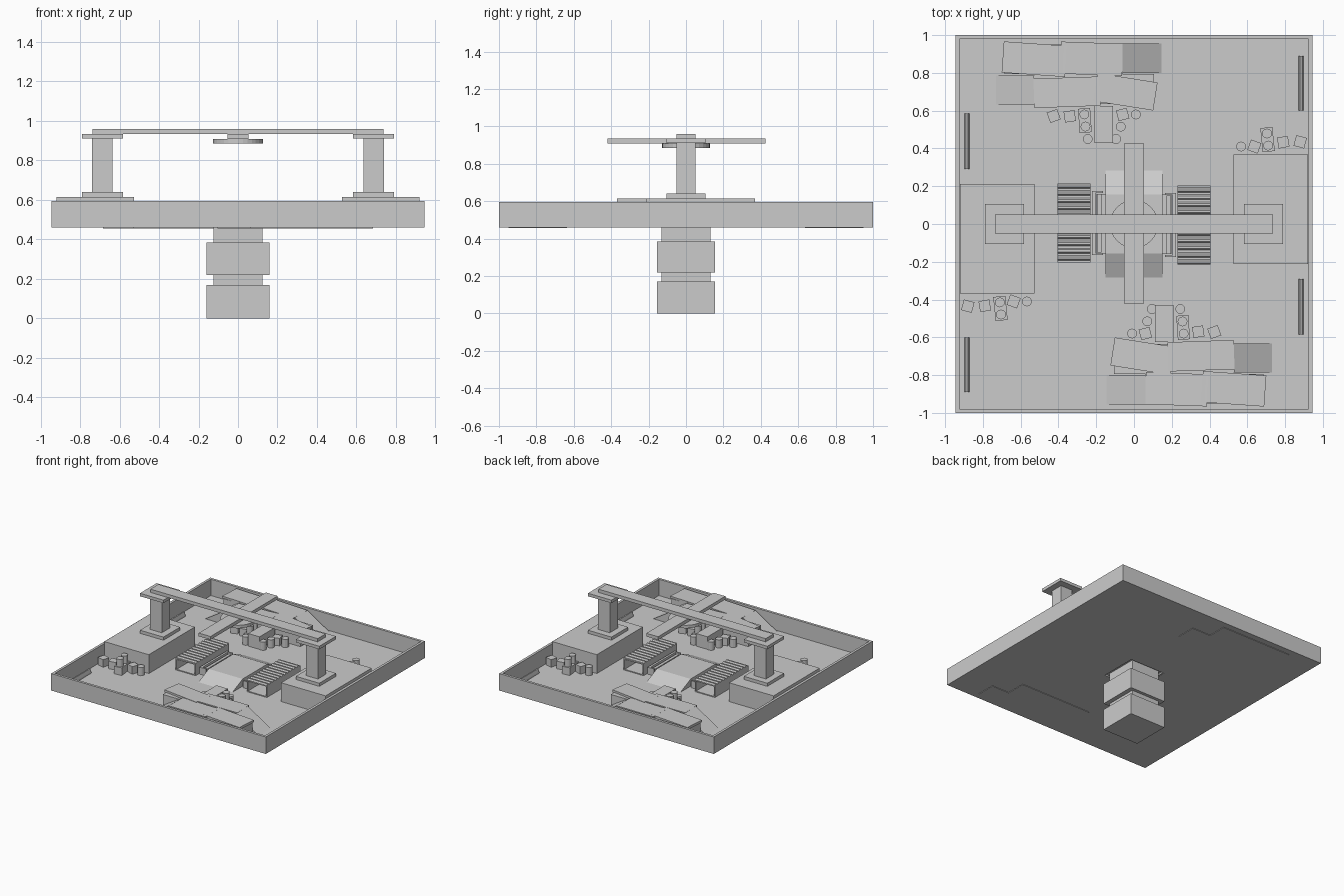
import bpy, bmesh, math
from mathutils import Matrix, Vector

if "Cube" in bpy.data.objects:
    bpy.data.objects.remove(bpy.data.objects["Cube"])

FLOOR = 0.465


def finish(name, bm, twin):
    bmesh.ops.recalc_face_normals(bm, faces=bm.faces)
    me = bpy.data.meshes.new(name)
    bm.to_mesh(me)
    bm.free()
    ob = bpy.data.objects.new(name, me)
    bpy.context.collection.objects.link(ob)
    if twin:  # the layout repeats turned half way round
        ob2 = bpy.data.objects.new(name + "_opposite", me)
        ob2.rotation_euler[2] = math.pi
        bpy.context.collection.objects.link(ob2)
    return ob


def box(name, x0, x1, y0, y1, z0, z1, twin=False, turn=0, tilt=0):
    bm = bmesh.new()
    c = Vector(((x0 + x1) / 2, (y0 + y1) / 2, (z0 + z1) / 2))
    m = (Matrix.Translation(c) @ Matrix.Rotation(math.radians(turn), 4, 'Z')
         @ Matrix.Rotation(math.radians(tilt), 4, 'Y')
         @ Matrix.Diagonal((x1 - x0, y1 - y0, z1 - z0, 1)))
    bmesh.ops.create_cube(bm, size=1, matrix=m)
    return finish(name, bm, twin)


def cyl(name, x, y, r, z0, z1, sides=12, twin=False):
    bm = bmesh.new()
    bmesh.ops.create_cone(bm, cap_ends=True, segments=sides, radius1=r, radius2=r,
                          depth=z1 - z0, matrix=Matrix.Translation((x, y, (z0 + z1) / 2)))
    return finish(name, bm, twin)


def prism(name, profile, axis, a, b, twin=False):
    """Extrude a (u, z) profile along 'x' or 'y' from a to b."""
    bm = bmesh.new()
    vs = [bm.verts.new((a, u, z) if axis == 'x' else (u, a, z)) for u, z in profile]
    f = bm.faces.new(vs)
    r = bmesh.ops.extrude_face_region(bm, geom=[f])
    d = Vector((b - a, 0, 0)) if axis == 'x' else Vector((0, b - a, 0))
    bmesh.ops.translate(bm, vec=d, verts=[g for g in r['geom'] if isinstance(g, bmesh.types.BMVert)])
    return finish(name, bm, twin)


# arena floor in four strips, leaving the central shaft open
box("floor_side", -0.94, -0.16, -0.99, 0.99, 0.46, FLOOR, True)
box("floor_end", -0.16, 0.16, 0.15, 0.99, 0.46, FLOOR, True)

# perimeter walls
box("side_wall", -0.945, -0.925, -1, 1, 0.46, 0.595, True)
box("end_wall", -0.925, 0.925, 0.98, 1, 0.46, 0.595, True)

# stacked blocks beneath the floor
box("lower_block", -0.16, 0.16, -0.155, 0.155, 0, 0.17)
box("lower_neck", -0.125, 0.125, -0.13, 0.13, 0.17, 0.22)
box("upper_block", -0.16, 0.16, -0.155, 0.155, 0.22, 0.385)
box("upper_neck", -0.125, 0.125, -0.13, 0.13, 0.385, 0.48)

# central platform with two ramps and bracket-shaped rails
box("central_platform", -0.15, 0.15, -0.155, 0.155, 0.475, 0.522)
prism("central_ramp", [(0.155, 0.462), (0.155, 0.522), (0.29, 0.462)], 'x', -0.15, 0.15, True)
box("platform_edge", -0.2, -0.15, -0.155, 0.155, 0.462, 0.485, True)
box("rail", -0.222, -0.205, -0.165, 0.175, 0.462, 0.52, True)
box("inner_rail", -0.195, -0.172, -0.15, 0.16, 0.485, 0.51, True)
for y in (-0.165, 0.163):
    box("rail_end", -0.222, -0.165, y, y + 0.012, 0.462, 0.52, True)

# open-ended containers with corrugated roofs
x0, x1, y0, y1 = -0.405, -0.23, -0.205, 0.215
box("container_base", x0, x1, y0, y1, 0.462, 0.472, True)
for x in (x0, x1 - 0.008):
    box("container_side", x, x + 0.008, y0, y1, 0.465, 0.56, True)
n = 11
step = (y1 - y0) / n
roof = []
for i in range(n):
    y = y0 + i * step
    roof += [(y, 0.56), (y + step * 0.3, 0.56), (y + step * 0.5, 0.57), (y + step * 0.8, 0.57)]
roof += [(y1, 0.56), (y1, 0.55), (y0, 0.55)]
prism("container_roof", roof, 'x', x0, x1, True)

# large side blocks carrying the columns
box("side_block", -0.92, -0.528, -0.368, 0.212, 0.46, 0.615, True)
box("column_base", -0.79, -0.583, -0.105, 0.105, 0.615, 0.64, True)
box("column_shaft", -0.74, -0.635, -0.052, 0.052, 0.64, 0.912, True)
box("column_cap", -0.79, -0.583, -0.105, 0.105, 0.91, 0.934, True)

# overhead crossed beams and hanging disc
box("main_beam", -0.737, 0.737, -0.05, 0.05, 0.934, 0.96)
box("cross_beam", -0.052, 0.052, -0.42, 0.425, 0.909, 0.935)
cyl("hanging_disc", 0, 0, 0.127, 0.885, 0.909, 32)

# low barriers along the side walls
barrier = [(-0.014, 0.462), (-0.012, 0.475), (-0.005, 0.5), (0.005, 0.5), (0.012, 0.475), (0.014, 0.462)]
for ya, yb in ((0.29, 0.585), (-0.89, -0.6)):
    prism("barrier", [(u - 0.885, z) for u, z in barrier], 'y', ya, yb, True)

# raised bunkers: solid bodies, skewed roof slabs and end ramps
box("outer_bunker", -0.685, -0.06, 0.795, 0.95, 0.456, 0.575, True)
box("inner_bunker", -0.53, 0.105, 0.635, 0.795, 0.456, 0.575, True)
prism("outer_bunker_ramp", [(-0.06, 0.46), (-0.06, 0.59), (0.15, 0.462)], 'y', 0.8, 0.955, True)
prism("inner_bunker_ramp", [(-0.53, 0.46), (-0.53, 0.59), (-0.735, 0.462)], 'y', 0.632, 0.785, True)
box("outer_roof_slab", -0.695, -0.36, 0.79, 0.955, 0.572, 0.592, True, -4, -0.8)
box("outer_roof_slab", -0.39, -0.06, 0.79, 0.96, 0.572, 0.592, True, -2, 0.8)
box("inner_roof_slab", -0.53, -0.18, 0.62, 0.775, 0.572, 0.592, True, 2, -0.8)
box("inner_roof_slab", -0.205, 0.115, 0.625, 0.775, 0.572, 0.592, True, -9, 0.8)

# cover block between the inner supplies
box("cover_block", -0.21, -0.11, 0.428, 0.625, 0.462, 0.565, True)

# crates (x, y, turn) and barrels (x, y)
crates = [(-0.425, 0.572, 20), (-0.34, 0.57, 8), (-0.06, 0.58, 15),
          (-0.88, -0.435, -15), (-0.79, -0.433, 10), (-0.637, -0.41, -20)]
for x, y, t in crates:
    box("crate", x - 0.029, x + 0.029, y - 0.029, y + 0.029, 0.462, 0.525, True, t)
barrels = [(-0.245, 0.45), (-0.07, 0.515), (-0.095, 0.45), (0.01, 0.58), (-0.567, -0.41)]
for x, y in barrels:
    cyl("barrel", x, y, 0.026, 0.462, 0.53, 12, True)

# long crates with barrels standing on top
for x, y, t in ((-0.26, 0.548, 4), (-0.707, -0.447, 6)):
    box("long_crate", x - 0.032, x + 0.032, y - 0.064, y + 0.064, 0.462, 0.525, True, t)
    for s in (-1, 1):
        cyl("stacked_barrel", x - s * 0.003, y + s * 0.032, 0.026, 0.525, 0.585, 12, True)
